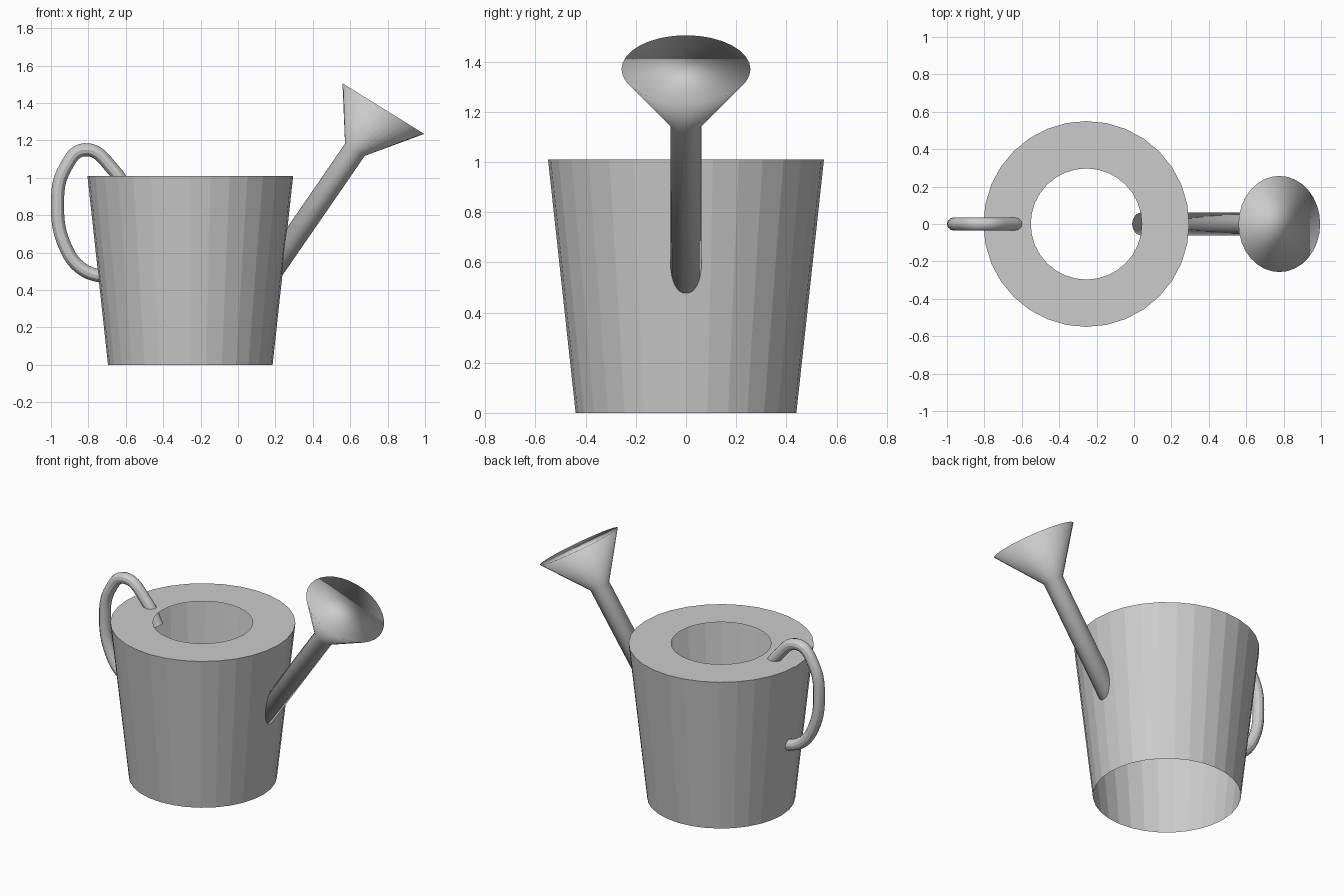
import bpy, bmesh, math
from mathutils import Vector

if "Cube" in bpy.data.objects:
    bpy.data.objects.remove(bpy.data.objects["Cube"])

SIDES = 32


def loft(name, rings, caps=(False, False), smooth=False):
    """Skin circular rings given as (centre, radius, normal)."""
    bm = bmesh.new()
    loops = []
    for centre, radius, normal in rings:
        n = Vector(normal).normalized()
        v = Vector((0, 1, 0))
        u = v.cross(n)
        loops.append([bm.verts.new(Vector(centre) + radius * (math.cos(a) * u + math.sin(a) * v))
                      for a in (2 * math.pi * i / SIDES for i in range(SIDES))])
    for a, b in zip(loops, loops[1:]):
        for i in range(SIDES):
            j = (i + 1) % SIDES
            bm.faces.new((a[i], a[j], b[j], b[i]))
    if caps[0]:
        bm.faces.new(loops[0][::-1])
    if caps[1]:
        bm.faces.new(loops[-1])
    for f in bm.faces:
        f.smooth = smooth
    mesh = bpy.data.meshes.new(name)
    bm.to_mesh(mesh)
    bm.free()
    obj = bpy.data.objects.new(name, mesh)
    bpy.context.collection.objects.link(obj)
    return obj


# Faceted tapered bucket, open below, with a flat ring on top
up = (0, 0, 1)
loft("bucket", [((-0.255, 0, 0), 0.44, up),
                ((-0.255, 0, 1.01), 0.55, up),
                ((-0.255, 0, 1.01), 0.297, up)])

# Spout flaring into the sprinkler head, smooth over its end cap
tilt = (0.527, 0, 0.85)
loft("spout", [((0.043, 0, 0.305), 0.062, tilt),
               ((0.625, 0, 1.15), 0.062, tilt),
               ((0.777, 0, 1.37), 0.257, tilt)], caps=(True, True), smooth=True)

# Looped tube handle
path = [(-0.58, 0.90), (-0.66, 1.035), (-0.82, 1.15), (-0.925, 1.05),
        (-0.965, 0.86), (-0.918, 0.62), (-0.83, 0.51), (-0.70, 0.465)]
curve = bpy.data.curves.new("handle", 'CURVE')
curve.dimensions = '3D'
curve.bevel_depth = 0.035
curve.bevel_resolution = 4
curve.use_fill_caps = True
curve.resolution_u = 8
spline = curve.splines.new('BEZIER')
spline.bezier_points.add(len(path) - 1)
for p, (x, z) in zip(spline.bezier_points, path):
    p.co = (x, 0, z)
    p.handle_left_type = p.handle_right_type = 'AUTO'
handle = bpy.data.objects.new("handle", curve)
bpy.context.collection.objects.link(handle)
bpy.context.view_layer.objects.active = handle
handle.select_set(True)
bpy.ops.object.convert(target='MESH')
bpy.ops.object.shade_smooth_by_angle()
